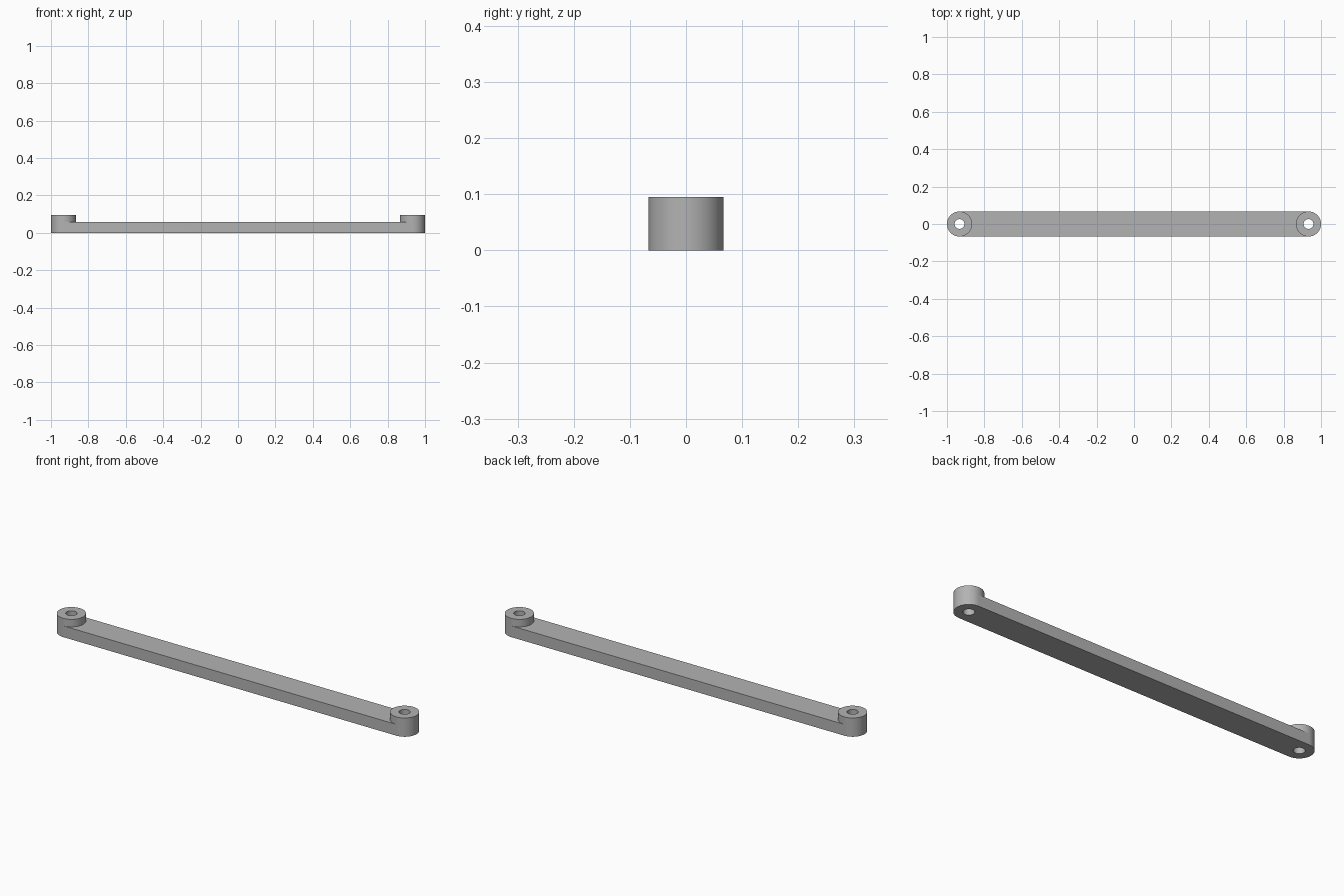
import bpy
import bmesh
from math import pi, cos, sin, radians

cube = bpy.data.objects.get("Cube")
if cube:
    bpy.data.objects.remove(cube, do_unlink=True)

SEGS = 64            # sides of each round end
HALF = SEGS // 2
RADIUS = 0.067
HOLE = 0.026
CENTRE = 1 - RADIUS  # hole axis distance from the middle
BAR_TOP = 0.057
BOSS_TOP = 0.095

metal = bpy.data.materials.new("plain grey")
metal.use_nodes = True
grey = (0.45, 0.45, 0.45, 1)
metal.diffuse_color = grey
metal.node_tree.nodes["Principled BSDF"].inputs["Base Color"].default_value = grey

bm = bmesh.new()


def circle(side, radius, z):
    """Ring of vertices; the first half faces away from the middle."""
    angles = [-pi / 2 + 2 * pi * i / SEGS for i in range(SEGS)]
    return [bm.verts.new((side * (CENTRE + radius * cos(a)), radius * sin(a), z))
            for a in angles]


def bridge(a, b, start=0, stop=SEGS):
    """Quads between two rings over a range of segments."""
    for i in range(start, stop):
        j = (i + 1) % SEGS
        bm.faces.new((a[i], a[j], b[j], b[i]))


# Pierced round bosses at both ends
ends = {}
for side in (1, -1):
    base = circle(side, RADIUS, 0)
    ledge = circle(side, RADIUS, BAR_TOP)
    rim = circle(side, RADIUS, BOSS_TOP)
    hole_base = circle(side, HOLE, 0)
    hole_rim = circle(side, HOLE, BOSS_TOP)
    bridge(base, ledge, 0, HALF)      # outer wall beside the bar
    bridge(ledge, rim)                # wall above the bar
    bridge(rim, hole_rim)             # top ring
    bridge(hole_rim, hole_base)       # bore
    bridge(hole_base, base)           # bottom ring
    # Drop the base vertices' unused duplicates by keeping only the two levels
    ends[side] = (base, ledge)

# Flat bar between the bosses: bottom, top and the two long sides
for level in (0, 1):
    right, left = ends[1][level], ends[-1][level]
    bm.faces.new(right[HALF:] + right[:1] + left[:1] + left[:HALF - 1:-1])
for i in (0, HALF):
    bm.faces.new((ends[1][0][i], ends[-1][0][i], ends[-1][1][i], ends[1][1][i]))

bmesh.ops.recalc_face_normals(bm, faces=bm.faces)
mesh = bpy.data.meshes.new("link_arm")
bm.to_mesh(mesh)
bm.free()
mesh.materials.append(metal)

arm = bpy.data.objects.new("link_arm", mesh)
bpy.context.collection.objects.link(arm)
bpy.ops.object.select_all(action='DESELECT')
arm.select_set(True)
bpy.context.view_layer.objects.active = arm
bpy.ops.object.shade_smooth_by_angle(angle=radians(30))
